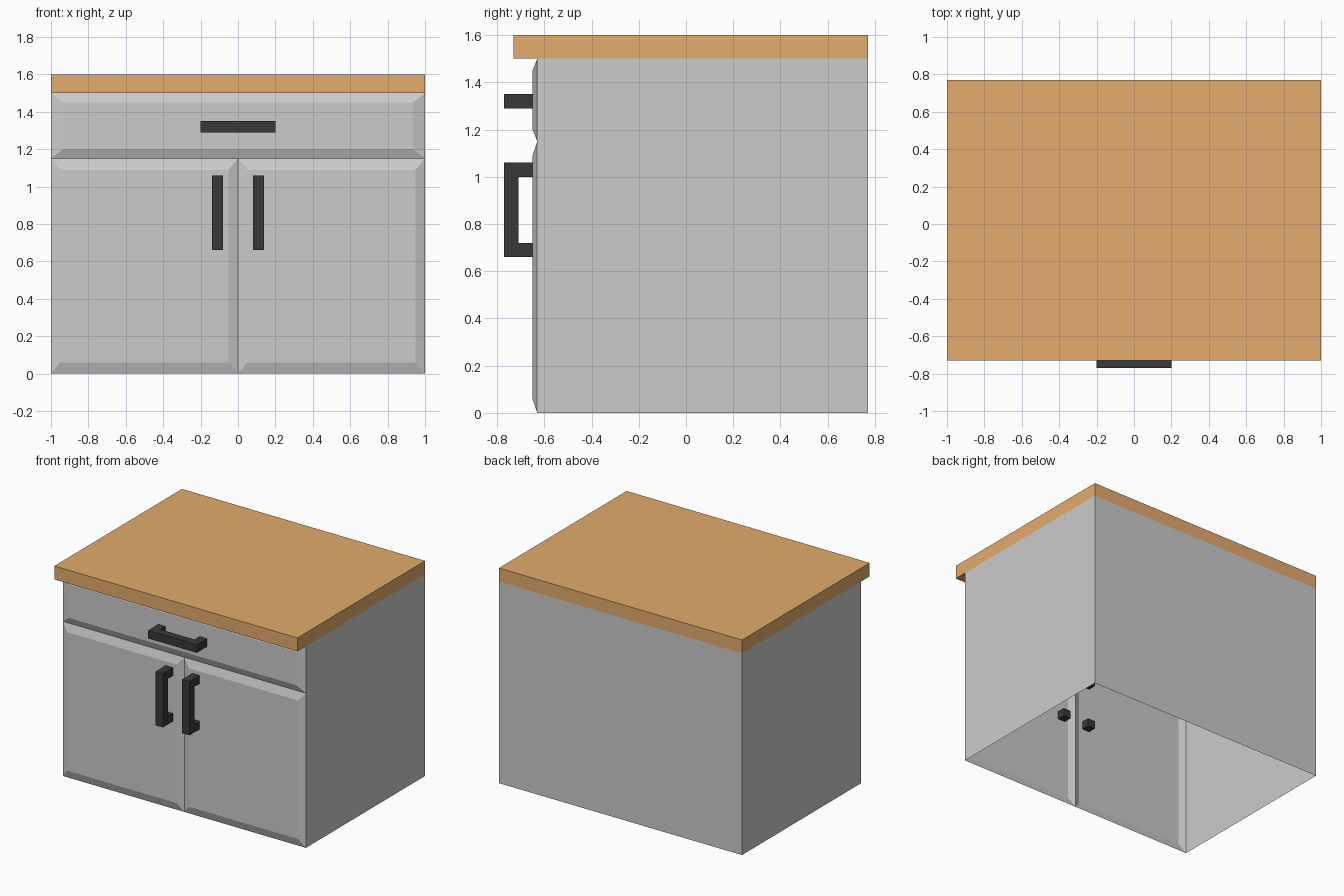
import bpy, bmesh
from mathutils import Matrix, Vector

if "Cube" in bpy.data.objects:
    bpy.data.objects.remove(bpy.data.objects["Cube"])


def material(name, rgb):
    m = bpy.data.materials.new(name)
    m.diffuse_color = (*rgb, 1)
    m.use_nodes = True
    m.node_tree.nodes["Principled BSDF"].inputs["Base Color"].default_value = m.diffuse_color
    return m


WOOD = material("wood", (0.77, 0.41, 0.15))
BLACK = material("black_metal", (0.04, 0.04, 0.04))


def finish(name, bm, mat=None):
    me = bpy.data.meshes.new(name)
    bm.to_mesh(me)
    bm.free()
    ob = bpy.data.objects.new(name, me)
    bpy.context.collection.objects.link(ob)
    if mat:
        me.materials.append(mat)
    return ob


def box(name, lo, hi, mat=None, drop=()):
    """Box between two corners; faces whose normal is in drop are left open."""
    lo, hi = Vector(lo), Vector(hi)
    bm = bmesh.new()
    bmesh.ops.create_cube(bm, size=1)
    bm.normal_update()
    gone = [f for f in bm.faces if any(f.normal.dot(Vector(d)) > 0.9 for d in drop)]
    bmesh.ops.delete(bm, geom=gone, context='FACES')
    size = hi - lo
    bmesh.ops.transform(bm, verts=bm.verts, matrix=Matrix.Translation((lo + hi) / 2)
                        @ Matrix.Diagonal((*size, 1)))
    return finish(name, bm, mat)


def front_panel(name, x0, x1, z0, z1, dx, dz):
    """Raised panel with sloped edges, open at the back."""
    bm = bmesh.new()

    def ring(y, a, b):
        return [bm.verts.new(p) for p in ((x0 + a, y, z0 + b), (x1 - a, y, z0 + b),
                                          (x1 - a, y, z1 - b), (x0 + a, y, z1 - b))]
    outer, inner = ring(-0.63, 0, 0), ring(-0.65, dx, dz)
    bm.faces.new(inner)
    for i in range(4):
        j = (i + 1) % 4
        bm.faces.new((outer[i], outer[j], inner[j], inner[i]))
    return finish(name, bm)


def handle(name, x, z, horizontal):
    """U-shaped pull: flat profile extruded to a square bar."""
    h, t, w = 0.2, 0.06, 0.03
    front, back = -0.77, -0.59
    profile = [(-h, back), (-h, front), (h, front), (h, back),
               (h - t, back), (h - t, front + t), (t - h, front + t), (t - h, back)]
    bm = bmesh.new()
    face = bm.faces.new([bm.verts.new((u, y, -w)) for u, y in profile])
    ext = bmesh.ops.extrude_face_region(bm, geom=[face])["geom"]
    bmesh.ops.translate(bm, vec=(0, 0, 2 * w),
                        verts=[v for v in ext if isinstance(v, bmesh.types.BMVert)])
    bmesh.ops.recalc_face_normals(bm, faces=bm.faces)
    turn = Matrix.Identity(4) if horizontal else Matrix.Rotation(1.5707963, 4, 'Y')
    bmesh.ops.transform(bm, verts=bm.verts, matrix=Matrix.Translation((x, 0, z)) @ turn)
    return finish(name, bm, BLACK)


# Carcass: thin sides and back, open at the front, top and bottom
box("cabinet_body", (-1, -0.63, 0), (1, 0.77, 1.5),
    drop=((0, -1, 0), (0, 0, 1), (0, 0, -1)))

# Worktop with front overhang
box("worktop", (-1, -0.73, 1.5), (1, 0.77, 1.6), WOOD)

# Drawer front and its pull
front_panel("drawer_front", -1, 1, 1.15, 1.5, 0.065, 0.05)
handle("drawer_handle", 0, 1.32, True)

# Doors and their pulls
for side, s in (("left", -1), ("right", 1)):
    front_panel(side + "_door", min(0, s), max(0, s), 0, 1.15, 0.05, 0.06)
    handle(side + "_door_handle", s * 0.11, 0.86, False)
